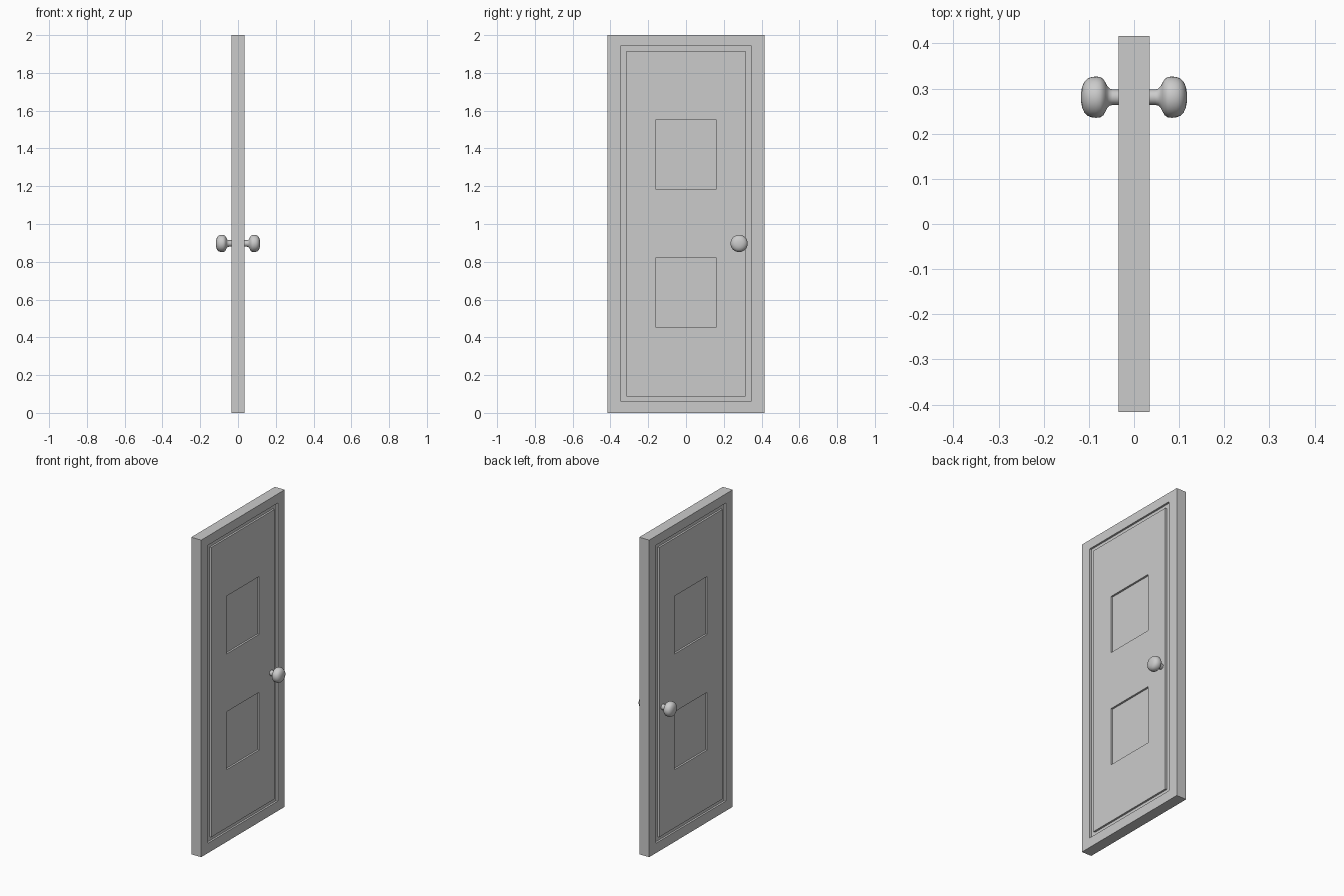
import bpy, bmesh
from math import tau
from mathutils import Matrix

if "Cube" in bpy.data.objects:
    bpy.data.objects.remove(bpy.data.objects["Cube"])

HALF_T, HALF_W, HEIGHT, DEPTH = 0.0345, 0.416, 2.0, 0.012


def add_mirrored(name, bm):
    """Turn a bmesh of the +x half into an object mirrored across x = 0."""
    bmesh.ops.recalc_face_normals(bm, faces=bm.faces)
    mesh = bpy.data.meshes.new(name)
    bm.to_mesh(mesh)
    bm.free()
    obj = bpy.data.objects.new(name, mesh)
    bpy.context.collection.objects.link(obj)
    mod = obj.modifiers.new("mirror", 'MIRROR')
    mod.use_axis = (True, False, False)
    mod.merge_threshold = 0.0001
    return obj


def inside(y, z, half_w, z0, z1):
    return abs(y) < half_w and z0 < z < z1


def recessed(y, z):
    groove = inside(y, z, 0.347, 0.062, 1.942) and not inside(y, z, 0.315, 0.088, 1.915)
    panel = inside(y, z, 0.162, 0.455, 0.82) or inside(y, z, 0.162, 1.185, 1.55)
    return groove or panel


# Door slab: face grid split along every groove and panel edge
ys = [-HALF_W, -0.347, -0.315, -0.162, 0.162, 0.315, 0.347, HALF_W]
zs = [0, 0.062, 0.088, 0.455, 0.82, 1.185, 1.55, 1.915, 1.942, HEIGHT]
bm = bmesh.new()
grid = [[bm.verts.new((HALF_T, y, z)) for z in zs] for y in ys]
for i in range(len(ys) - 1):
    for j in range(len(zs) - 1):
        bm.faces.new((grid[i][j], grid[i + 1][j], grid[i + 1][j + 1], grid[i][j + 1]))

# Slab sides reach the middle plane
rim = [e for e in bm.edges if e.is_boundary]
sunk = [f for f in bm.faces if recessed(*f.calc_center_median().yz)]
side = bmesh.ops.extrude_edge_only(bm, edges=rim)["geom"]
for v in side:
    if isinstance(v, bmesh.types.BMVert):
        v.co.x = 0

# Sink the surrounding groove and the two square panels
moved = bmesh.ops.extrude_face_region(bm, geom=sunk)["geom"]
bmesh.ops.translate(bm, vec=(-DEPTH, 0, 0),
                    verts=[v for v in moved if isinstance(v, bmesh.types.BMVert)])
bmesh.ops.delete(bm, geom=[f for f in sunk if f.is_valid], context='FACES_ONLY')
add_mirrored("door_slab", bm)

# Door knobs: lathed profile of (x, radius), one on each side
profile = [(0.02, 0.017), (0.047, 0.017), (0.054, 0.019), (0.059, 0.024),
           (0.063, 0.032), (0.068, 0.040), (0.075, 0.0447), (0.084, 0.0457),
           (0.094, 0.0447), (0.103, 0.041), (0.110, 0.034), (0.115, 0.023),
           (0.117, 0.012), (0.1175, 0)]
bm = bmesh.new()
verts = [bm.verts.new((x, r, 0)) for x, r in profile]
edges = [bm.edges.new(pair) for pair in zip(verts, verts[1:])]
bmesh.ops.spin(bm, geom=verts + edges, cent=(0, 0, 0), axis=(1, 0, 0),
               angle=tau, steps=32, use_duplicate=False)
bmesh.ops.remove_doubles(bm, verts=bm.verts, dist=0.0001)
bmesh.ops.transform(bm, matrix=Matrix.Translation((0, 0.281, 0.897)), verts=bm.verts)
for f in bm.faces:
    f.smooth = True
add_mirrored("door_knobs", bm)
